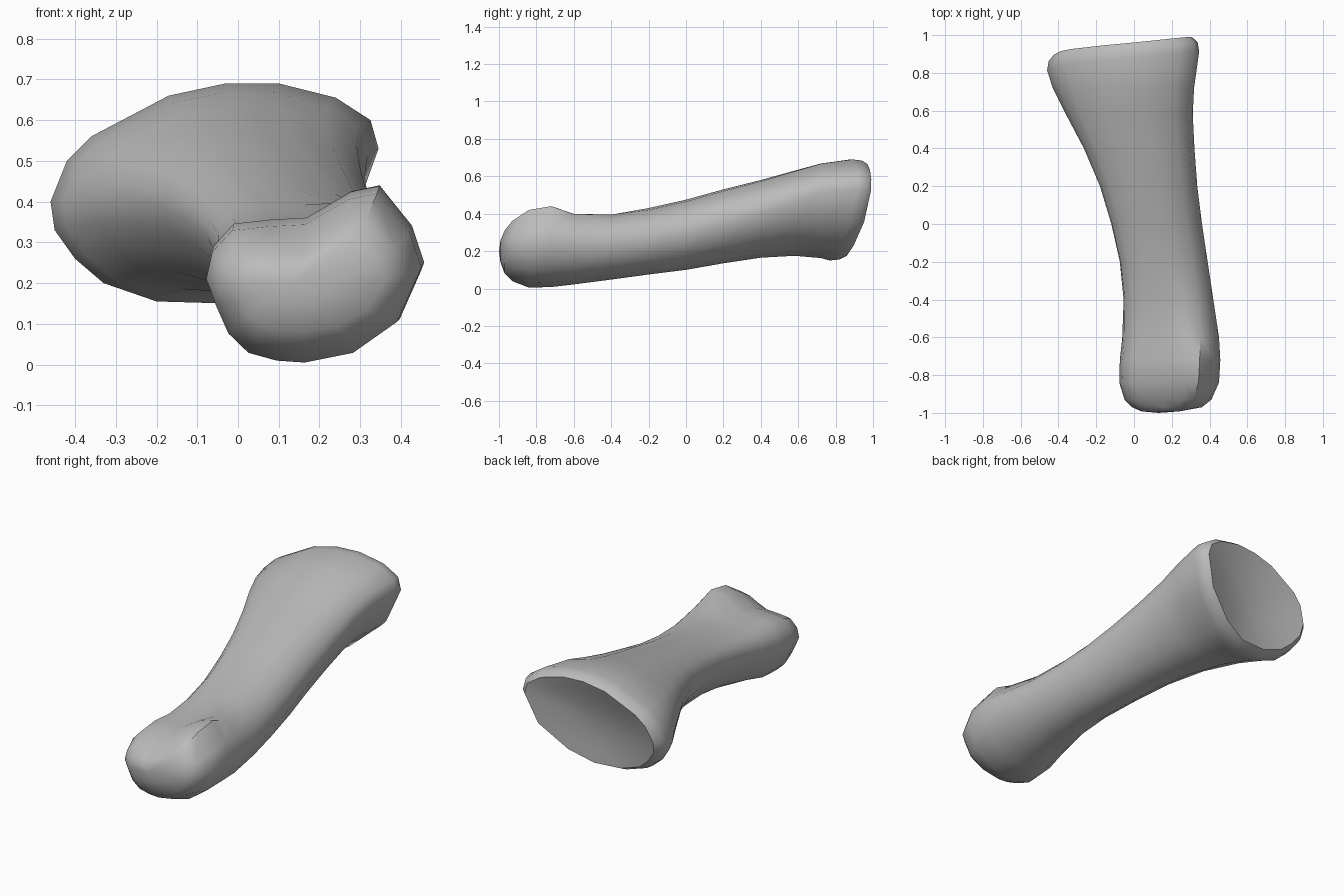
import bpy
import bmesh
from math import radians
from mathutils import Vector

default_cube = bpy.data.objects.get("Cube")
if default_cube:
    bpy.data.objects.remove(default_cube, do_unlink=True)


def make_material(name, colour):
    material = bpy.data.materials.new(name)
    material.use_nodes = True
    material.diffuse_color = colour
    shader = material.node_tree.nodes["Principled BSDF"]
    shader.inputs["Base Color"].default_value = colour
    shader.inputs["Roughness"].default_value = 0.7
    return material


def normalise(points):
    """Fit a cross-section into the unit square."""
    xs, zs = zip(*points)
    return [Vector(((x - min(xs)) / (max(xs) - min(xs)),
                    (z - min(zs)) / (max(zs) - min(zs)))) for x, z in points]


# Cross-sections (x, z), all starting on the +x side and running over the top
knuckle_section = normalise([
    (.46, .25), (.43, .34), (.35, .44), (.28, .425), (.17, .36), (.08, .355),
    (-.01, .345), (-.06, .29), (-.075, .22), (-.05, .15), (-.02, .08), (.03, .03),
    (.1, .01), (.17, .005), (.29, .03), (.4, .11)])
shaft_section = normalise([
    (.36, .28), (.34, .37), (.28, .43), (.2, .465), (.1, .475), (0, .465),
    (-.08, .435), (-.115, .395), (-.12, .35), (-.1, .29), (-.06, .23), (-.01, .17),
    (.06, .12), (.14, .1), (.24, .125), (.32, .19)])
head_section = normalise([
    (.345, .53), (.325, .6), (.24, .655), (.1, .69), (-.03, .69), (-.17, .66),
    (-.36, .56), (-.42, .5), (-.46, .4), (-.45, .33), (-.4, .26), (-.33, .2),
    (-.2, .155), (-.03, .15), (.12, .21), (.28, .35)])

# Stations along the bone: y, x range, z range, blend (-1 knuckle, 0 shaft, 1 head)
stations = [
    (-.992, .04, .24, .14, .26, -.8),
    (-.97, -.01, .36, .08, .31, -1),
    (-.93, -.05, .41, .04, .36, -1),
    (-.84, -.078, .45, .005, .42, -1),
    (-.72, -.075, .457, .008, .44, -1),
    (-.6, -.062, .45, .022, .412, -.7),
    (-.4, -.055, .42, .048, .405, -.2),
    (-.2, -.075, .39, .075, .43, 0),
    (0, -.12, .36, .1, .475, 0),
    (.2, -.18, .335, .135, .53, .15),
    (.4, -.265, .32, .165, .58, .4),
    (.58, -.36, .311, .175, .63, .7),
    (.72, -.43, .318, .163, .668, .95),
]


def blended_section(blend):
    end = head_section if blend > 0 else knuckle_section
    return [a.lerp(b, abs(blend)) for a, b in zip(shaft_section, end)]


def head_plane(x, z):
    """Depth of the slanted, slightly curved joint face."""
    h = z - .5
    return .955 + .1 * x + .12 * h - .5 * h * h


def build_bone(material):
    bm = bmesh.new()
    rings = []

    # Knuckle and shaft
    for y, x0, x1, z0, z1, blend in stations:
        rings.append([bm.verts.new((x0 + p.x * (x1 - x0), y, z0 + p.y * (z1 - z0)))
                      for p in blended_section(blend)])

    # Flared head, its rim and the hollow joint face: scale, offset from plane
    centre = Vector((-.06, .42))
    for scale, offset in ((1, -.08), (.98, -.03), (.91, 0),
                          (.72, -.02), (.4, -.05)):
        ring = []
        for p in head_section:
            full = Vector((-.46 + p.x * .805, .15 + p.y * .54))
            x, z = centre.lerp(full, scale)
            ring.append(bm.verts.new((x, head_plane(x, z) + offset, z)))
        rings.append(ring)

    # Skin between neighbouring rings
    for ring, following in zip(rings, rings[1:]):
        for i in range(len(ring)):
            bm.faces.new((ring[i - 1], ring[i], following[i], following[i - 1]))

    # Close both ends with fans
    tip = bm.verts.new((.13, -1, .2))
    hollow = bm.verts.new((centre.x, head_plane(*centre) - .06, centre.y))
    for ring, apex in ((rings[0], tip), (rings[-1], hollow)):
        for i in range(len(ring)):
            bm.faces.new((ring[i - 1], ring[i], apex))

    bmesh.ops.recalc_face_normals(bm, faces=bm.faces)
    mesh = bpy.data.meshes.new("finger_bone")
    bm.to_mesh(mesh)
    bm.free()
    mesh.materials.append(material)
    bone = bpy.data.objects.new("finger_bone", mesh)
    bpy.context.collection.objects.link(bone)
    return bone


bone = build_bone(make_material("bone_grey", (.5, .5, .5, 1)))
bpy.ops.object.select_all(action="DESELECT")
bone.select_set(True)
bpy.context.view_layer.objects.active = bone
bpy.ops.object.shade_smooth_by_angle(angle=radians(50))
